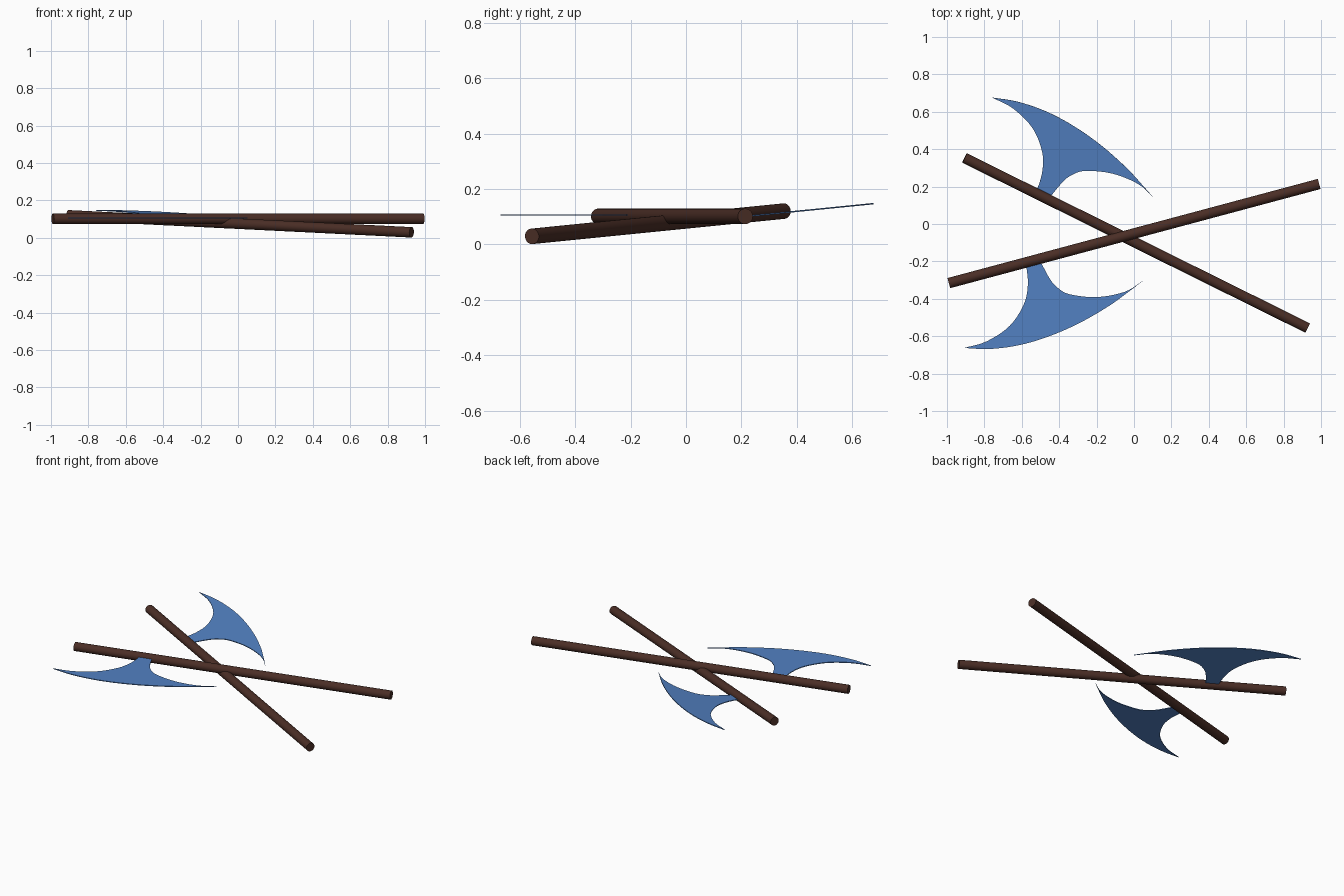
import bpy, bmesh, math
from mathutils import Vector, Matrix

if "Cube" in bpy.data.objects:
    bpy.data.objects.remove(bpy.data.objects["Cube"])


def material(name, rgb):
    m = bpy.data.materials.new(name)
    m.diffuse_color = (*rgb, 1.0)
    m.use_nodes = True
    m.node_tree.nodes["Principled BSDF"].inputs["Base Color"].default_value = m.diffuse_color
    return m


WOOD = material("dark_wood", (0.069, 0.027, 0.019))
STEEL = material("blue_steel", (0.085, 0.22, 0.54))
RADIUS = 0.028

# Blade edges in handle space: x along the handle, y away from it
BACK = [(-0.598, 0.0), (-0.618, 0.114), (-0.666, 0.212), (-0.770, 0.305), (-0.91, 0.353), (-1.037, 0.356)]
CUTTING = [(-1.037, 0.356), (-0.904, 0.397), (-0.743, 0.418), (-0.576, 0.413),
           (-0.401, 0.386), (-0.225, 0.338), (-0.100, 0.290), (-0.015, 0.255)]
INNER = [(-0.015, 0.255), (-0.128, 0.288), (-0.279, 0.277), (-0.414, 0.226),
         (-0.468, 0.176), (-0.497, 0.118), (-0.525, 0.0)]


def smooth_path(pts, steps=5):
    """Catmull-Rom curve through the points, without the last one."""
    p = [Vector(q) for q in pts]
    p = [2 * p[0] - p[1]] + p + [2 * p[-1] - p[-2]]
    out = []
    for a, b, c, d in zip(p, p[1:], p[2:], p[3:]):
        for i in range(steps):
            t = i / steps
            out.append(0.5 * (2 * b + (c - a) * t + (2 * a - 5 * b + 4 * c - d) * t ** 2
                              + (3 * b - a - 3 * c + d) * t ** 3))
    return out


def add_object(name, bm, mat, matrix):
    bmesh.ops.recalc_face_normals(bm, faces=bm.faces)
    bm.transform(matrix)
    me = bpy.data.meshes.new(name)
    bm.to_mesh(me)
    bm.free()
    me.materials.append(mat)
    ob = bpy.data.objects.new(name, me)
    bpy.context.collection.objects.link(ob)
    bpy.ops.object.select_all(action='DESELECT')
    ob.select_set(True)
    bpy.context.view_layer.objects.active = ob
    bpy.ops.object.shade_smooth_by_angle(angle=math.radians(35))


def axe(name, start, end, side):
    """Axe lying along start-end with its blade towards the side direction."""
    start, end = Vector(start), Vector(end)
    x = (end - start).normalized()
    y = (Vector(side) - x * x.dot(Vector(side))).normalized()
    z = x.cross(y)
    frame = Matrix.Translation((start + end) / 2) @ Matrix((x, y, z)).transposed().to_4x4()

    # round handle
    bm = bmesh.new()
    bmesh.ops.create_cone(bm, cap_ends=True, segments=32, radius1=RADIUS, radius2=RADIUS,
                          depth=(end - start).length, matrix=Matrix.Rotation(math.pi / 2, 4, 'Y'))
    add_object(name + "_handle", bm, WOOD, frame)

    # thin crescent blade, set slightly off the handle's centre plane
    bm = bmesh.new()
    outline = smooth_path(BACK) + smooth_path(CUTTING) + smooth_path(INNER) + [Vector(INNER[-1])]
    face = bm.faces.new([bm.verts.new((p.x, p.y, -0.0075)) for p in outline])
    ext = bmesh.ops.extrude_face_region(bm, geom=[face])
    top = [v for v in ext["geom"] if isinstance(v, bmesh.types.BMVert)]
    bmesh.ops.translate(bm, verts=top, vec=(0, 0, 0.005))
    bmesh.ops.triangulate(bm, faces=[f for f in bm.faces if len(f.verts) > 4])
    add_object(name + "_blade", bm, STEEL, frame)


# Level axe, blade to the front
axe("level_axe", (-0.990, -0.316, 0.101), (0.990, 0.214, 0.101), (0.2593, -0.9656, 0))
# Tilted axe crossing it, blade to the back (plane rises towards +y)
axe("tilted_axe", (-0.906, 0.353, 0.120), (0.928, -0.556, 0.029), (0.4436, 0.891, 0.088))
